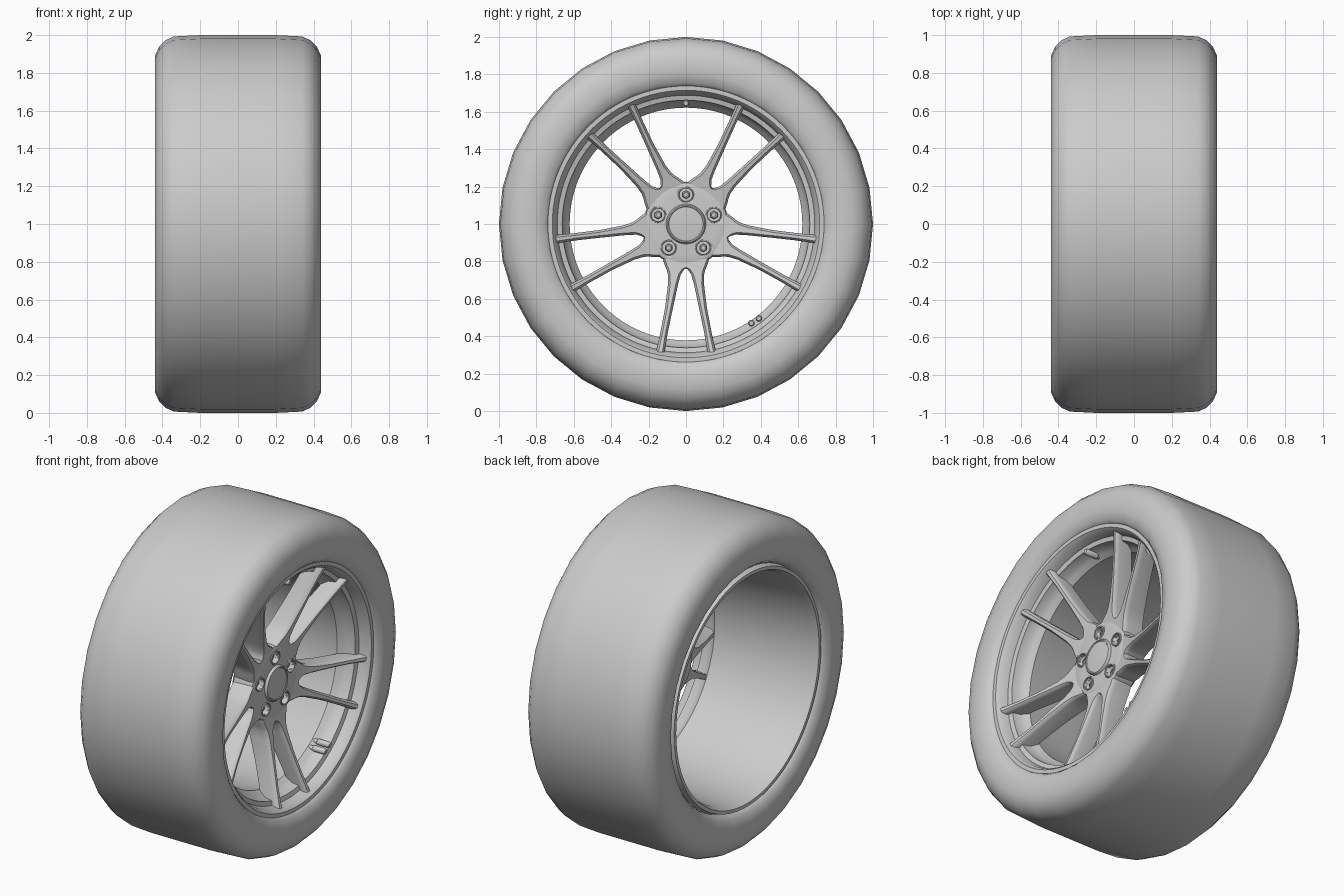
import bpy, bmesh, math
from math import pi, cos, sin, radians

if "Cube" in bpy.data.objects:
    bpy.data.objects.remove(bpy.data.objects["Cube"])

CZ = 1.0  # axle height; the axle runs along x


def finish(name, bm, angle=35):
    bmesh.ops.recalc_face_normals(bm, faces=bm.faces)
    me = bpy.data.meshes.new(name)
    bm.to_mesh(me)
    bm.free()
    ob = bpy.data.objects.new(name, me)
    bpy.context.collection.objects.link(ob)
    bpy.ops.object.select_all(action='DESELECT')
    ob.select_set(True)
    bpy.context.view_layer.objects.active = ob
    bpy.ops.object.shade_smooth_by_angle(angle=radians(angle))
    return ob


def lathe(bm, profile, n, closed=False, y=0.0, z=CZ):
    """Spin (x, radius) points about an axis parallel to x; radius 0 makes a pole."""
    rings = []
    for x, r in profile:
        if r == 0:
            rings.append([bm.verts.new((x, y, z))] * n)
        else:
            rings.append([bm.verts.new((x, y + r * cos(pi / 2 + 2 * pi * i / n),
                                        z + r * sin(pi / 2 + 2 * pi * i / n))) for i in range(n)])
    pairs = list(zip(rings, rings[1:])) + ([(rings[-1], rings[0])] if closed else [])
    for a, b in pairs:
        for i in range(n):
            j = (i + 1) % n
            bm.faces.new(list(dict.fromkeys((a[i], a[j], b[j], b[i]))))


def lathe_object(name, profile, n, closed=False, angle=35):
    bm = bmesh.new()
    lathe(bm, profile, n, closed)
    return finish(name, bm, angle)


# Tyre: half profile mirrored across x
half = [(.37, .725), (.40, .735), (.425, .755), (.44, .81), (.44, .89),
        (.418, .938), (.385, .972), (.34, .993), (.2, 1.0)]
lathe_object("tyre", half + [(-x, r) for x, r in reversed(half)], 32, angle=60)

# Rim barrel with stepped front lip
lathe_object("rim", [
    (-.42, .715), (-.42, .695), (-.38, .68), (-.1, .655), (.15, .628), (.24, .622),
    (.265, .64), (.285, .655), (.335, .662), (.342, .688), (.39, .70), (.408, .715),
    (.408, .738), (.385, .742), (.36, .72), (.24, .69), (.15, .65), (-.1, .675),
    (-.36, .70), (-.385, .725)], 96, closed=True, angle=30)

# Spokes: five V pairs, each leg lofted through stations
# (u outward, inner v, outer v, back x, front x)
stations = [(.12, -.03, .06, .12, .245), (.185, -.03, .125, .12, .252), (.225, -.022, .112, .122, .258),
            (.243, .010, .104, .124, .261), (.27, .028, .097, .13, .267), (.32, .042, .096, .145, .279),
            (.45, .070, .112, .19, .314), (.58, .097, .137, .235, .352), (.685, .115, .160, .27, .388)]
bm = bmesh.new()
for k in range(5):
    a = radians(-90 + 72 * k)
    for side in (1, -1):
        rings = []
        for u, vi, vo, xb, xf in stations:
            sec = [(vi + .006, xb), (vo - .006, xb), (vo, xf - .028), (vo - .005, xf - .008),
                   (vo - .012, xf), (vi + .012, xf), (vi + .005, xf - .008), (vi, xf - .028)]
            rings.append([bm.verts.new((x, u * cos(a) - side * v * sin(a),
                                        CZ + u * sin(a) + side * v * cos(a))) for v, x in sec])
        for p, q in zip(rings, rings[1:]):
            for i in range(8):
                j = (i + 1) % 8
                bm.faces.new((p[i], p[j], q[j], q[i]))
        bm.faces.new(rings[0])
        bm.faces.new(rings[-1])
# trim the loft roots so they do not cover the lug holes
for v in bm.verts:
    y, z = v.co.y, v.co.z - CZ
    r = math.hypot(y, z)
    if r < .205:
        v.co.y, v.co.z = y * .205 / r, CZ + z * .205 / r
finish("spokes", bm, 40)

# Hub with drilled lug holes
hub = lathe_object("hub", [(.10, 0), (.10, .20), (.12, .222), (.225, .226), (.247, .22),
                           (.254, .205), (.25, .16), (.256, .115), (.25, 0)], 60, angle=40)
lugs = [(.157 * cos(radians(90 + 72 * k)), CZ + .157 * sin(radians(90 + 72 * k))) for k in range(5)]
bm = bmesh.new()
for y, z in lugs:
    lathe(bm, [(.16, 0), (.16, .034), (.4, .034), (.4, 0)], 24, y=y, z=z)
cutter = finish("lug_hole_cutter", bm)
cutter.hide_render = True
cutter.hide_viewport = True
cut = hub.modifiers.new("lug_holes", 'BOOLEAN')
cut.operation = 'DIFFERENCE'
cut.solver = 'EXACT'
cut.object = cutter

# Raised collars around the holes
bm = bmesh.new()
for y, z in lugs:
    lathe(bm, [(.235, .034), (.257, .034), (.260, .037), (.257, .042), (.235, .044)], 24, True, y, z)
finish("lug_collars", bm)

# Hex lug nuts
bm = bmesh.new()
for y, z in lugs:
    lathe(bm, [(.155, .024), (.225, .024), (.235, .018), (.235, .011), (.20, .011), (.20, 0)], 6, y=y, z=z)
finish("lug_nuts", bm, 20)

# Centre cap
lathe_object("centre_cap", [(.23, .108), (.262, .106), (.271, .100), (.271, .094), (.267, .091),
                            (.270, .06), (.272, 0)], 48)

# Valve stems: a pair low on the rim and one at the top
bm = bmesh.new()
for y, z in ((.35, .47), (.39, .495), (0, 1.645)):
    lathe(bm, [(.20, 0), (.20, .013), (.27, .013), (.275, .018), (.345, .018), (.355, .012), (.355, 0)], 12, y=y, z=z)
finish("valve_stems", bm)
